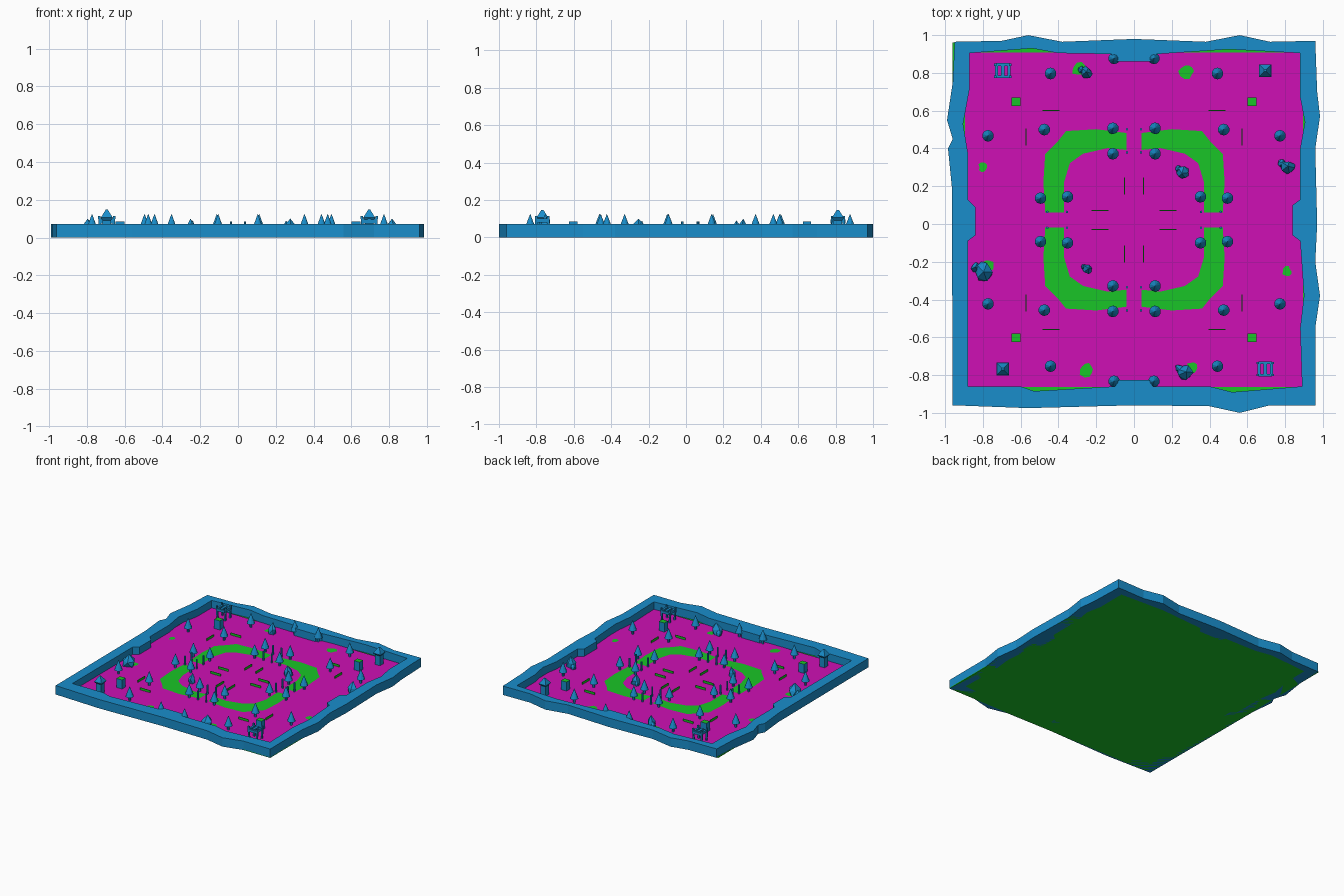
import bpy, bmesh, math, random
from mathutils import Vector, Matrix

if "Cube" in bpy.data.objects:
    bpy.data.objects.remove(bpy.data.objects["Cube"])

random.seed(4)
CY = 0.022      # layout centre line in y
GZ = 0.012      # ground surface height


def material(name, rgb):
    m = bpy.data.materials.new(name)
    m.diffuse_color = (*rgb, 1)
    m.use_nodes = True
    m.node_tree.nodes["Principled BSDF"].inputs["Base Color"].default_value = m.diffuse_color
    return m


BLUE = material("blue", (0.01, 0.27, 0.6))
GREEN = material("green", (0.01, 0.56, 0.02))
PINK = material("pink", (0.62, 0.005, 0.46))


def finish(name, bm, *mats):
    me = bpy.data.meshes.new(name)
    bm.to_mesh(me)
    bm.free()
    for m in mats:
        me.materials.append(m)
    ob = bpy.data.objects.new(name, me)
    bpy.context.collection.objects.link(ob)
    return ob


def add_box(bm, x, y, z0, z1, sx, sy):
    m = Matrix.Translation((x, y, (z0 + z1) / 2)) @ Matrix.Diagonal((sx, sy, z1 - z0, 1))
    return bmesh.ops.create_cube(bm, size=1, matrix=m)["verts"]


def add_cone(bm, x, y, z0, z1, r0, r1, n, turn=0.0):
    m = Matrix.Translation((x, y, (z0 + z1) / 2)) @ Matrix.Rotation(turn, 4, 'Z')
    return bmesh.ops.create_cone(bm, cap_ends=True, segments=n, radius1=r0, radius2=r1,
                                 depth=z1 - z0, matrix=m)["verts"]


def mirrored(points):
    return [(sx * x, CY + sy * y) for x, y in points for sx in (-1, 1) for sy in (-1, 1)]


# Boundary wall: irregular outer and inner outlines, filled and raised
outer = [(-.95, .965), (-.7, .97), (-.56, 1), (-.38, .965), (0, .98), (.38, .965), (.56, 1),
         (.72, .965), (.96, .97), (.97, .7), (.985, .57), (.96, .4), (.97, 0), (.96, -.2),
         (.985, -.38), (.96, -.55), (.96, -.96), (.72, -.96), (.56, -1), (.4, -.965),
         (0, -.96), (-.56, -.975), (-.96, -.96), (-.965, .2), (-.985, .4), (-.96, .45),
         (-.99, .55), (-.96, .75)]
inner = [(-.87, .905), (-.54, .93), (-.4, .905), (-.12, .9), (-.1, .86), (.09, .86), (.12, .9),
         (.5, .925), (.88, .905), (.88, .67), (.905, .54), (.88, .4), (.88, .13), (.84, .1),
         (.84, -.06), (.88, -.09), (.9, -.38), (.88, -.55), (.89, -.86), (.52, -.89),
         (.4, -.86), (.1, -.86), (.08, -.825), (-.08, -.825), (-.1, -.86), (-.53, -.885),
         (-.6, -.86), (-.88, -.86), (-.88, -.09), (-.84, -.06), (-.84, .09), (-.88, .13),
         (-.88, .38), (-.905, .53), (-.87, .72)]
bm = bmesh.new()
for loop in (outer, inner):
    vs = [bm.verts.new((x, y, 0)) for x, y in loop]
    for a, b in zip(vs, vs[1:] + vs[:1]):
        bm.edges.new((a, b))
bmesh.ops.triangle_fill(bm, edges=bm.edges[:], use_beauty=True)
top = bmesh.ops.extrude_face_region(bm, geom=bm.faces[:])["geom"]
bmesh.ops.translate(bm, verts=[g for g in top if isinstance(g, bmesh.types.BMVert)], vec=(0, 0, .072))
bmesh.ops.recalc_face_normals(bm, faces=bm.faces[:])
finish("boundary_wall", bm, BLUE)

# Base slab and the play surface lying on it
bm = bmesh.new()
add_box(bm, 0, 0, -.0005, .006, 1.92, 1.92)
bmesh.ops.translate(bm, verts=bm.verts[:], vec=(0, 0, .0005))
finish("base_slab", bm, GREEN)
bm = bmesh.new()
add_box(bm, 0, CY, .006, GZ, 1.79, 1.77)
finish("ground_surface", bm, PINK)

# Broken ring path: one quarter mirrored four times
quarter = [(.04, .46), (.2, .48), (.36, .47), (.4, .42), (.47, .35), (.48, .2), (.47, .04),
           (.37, .04), (.37, .2), (.34, .3), (.27, .35), (.14, .38), (.04, .37)]
bm = bmesh.new()
for sx in (-1, 1):
    for sy in (-1, 1):
        f = bm.faces.new([bm.verts.new((sx * x, CY + sy * y, GZ + .002)) for x, y in quarter])
        if f.normal.z < 0 or sx * sy > 0:
            f.normal_update()
            if f.normal.z < 0:
                f.normal_flip()
bmesh.ops.triangulate(bm, faces=bm.faces[:])
for f in bm.faces:
    f.normal_update()
    if f.normal.z < 0:
        f.normal_flip()
finish("ring_path", bm, GREEN)

# Worn patches of grass
bm = bmesh.new()
for x, y, r in ((-.25, -.77, .04), (.28, .81, .04), (-.8, .3, .025), (.81, -.25, .025),
                (-.29, .82, .04), (.31, -.76, .03), (-.77, -.22, .03)):
    vs = []
    for i in range(10):
        a, k = i * math.tau / 10, r * random.uniform(.7, 1.2)
        vs.append(bm.verts.new((x + k * math.cos(a), y + k * math.sin(a), GZ + .002)))
    bm.faces.new(vs)
finish("grass_patches", bm, GREEN)

# Conifers: short trunk and a pointed crown
bm = bmesh.new()
for x, y in mirrored([(.105, .855), (.442, .775), (.475, .478), (.773, .445), (.112, .485),
                      (.112, .35), (.495, .115), (.352, .122)]):
    add_cone(bm, x, y, GZ, .05, .009, .009, 6)
    add_cone(bm, x, y, .045, .126, .031, 0, 10)
finish("conifers", bm, BLUE)

# Posts beside the openings of the ring
bm = bmesh.new()
for x, y in mirrored([(.037, .48), (.037, .357), (.46, .042), (.355, .042)]):
    add_cone(bm, x, y, GZ, .085, .007, .007, 6)
finish("gate_posts", bm, BLUE)

# Thin low rails
bm = bmesh.new()
for x, y in mirrored([(.572, .44), (.05, .18)]):
    add_box(bm, x, y, GZ, .03, .005, .09)
for x, y in mirrored([(.44, .58), (.18, .05)]):
    add_box(bm, x, y, GZ, .03, .09, .005)
finish("low_rails", bm, GREEN)

# Crates with grassy lids
bm = bmesh.new()
for x, y in mirrored([(.625, .625)]):
    add_box(bm, x, y, GZ, .085, .05, .045)
for f in bm.faces:
    f.material_index = int(f.normal.z > .5)
bm.normal_update()
for f in bm.faces:
    f.material_index = int(f.normal.z > .5)
finish("crates", bm, BLUE, GREEN)

# Corner towers: body, flared parapet and a pyramid roof
bm = bmesh.new()
for s in (-1, 1):
    x, y = s * .695, CY + s * .79
    add_box(bm, x, y, GZ, .1, .045, .045)
    add_cone(bm, x, y, .09, .105, .032, .048, 4, math.pi / 4)
    add_cone(bm, x, y, .105, .147, .045, .008, 4, math.pi / 4)
finish("corner_towers", bm, BLUE)

# Open frame shelters in the other two corners
bm = bmesh.new()
for s in (-1, 1):
    x, y = -s * .695, CY + s * .79
    for sx in (-1, 1):
        for sy in (-1, 1):
            vs = add_box(bm, x + sx * .034, y + sy * .032, GZ, .115, .012, .012)
            for v in vs:                       # posts lean outward at the top
                if v.co.z > .1:
                    v.co.x += sx * .006
        add_box(bm, x + sx * .032, y, .08, .1, .016, .075)
        add_box(bm, x, y + sx * .033, .075, .095, .07, .014)
    add_box(bm, x, y, .08, .1, .02, .07)
finish("frame_shelters", bm, BLUE)

# Boulders: irregular low-poly lumps, each with a smaller side stone
bm = bmesh.new()
for x, y, r, h in ((-.25, .80, .036, .1), (.27, -.785, .042, .1), (-.80, -.25, .05, .1),
                   (.815, .3, .042, .1), (.26, .275, .034, .09), (-.245, -.24, .03, .09)):
    for dx, dy, k in ((0, 0, 1), (-.75, .45, .55)):
        m = Matrix.Translation((x + dx * r, y + dy * r, GZ)) @ Matrix.Diagonal((r * k, r * k, (h - GZ) * k, 1))
        for v in bmesh.ops.create_icosphere(bm, subdivisions=1, radius=1, matrix=m)["verts"]:
            v.co.x += random.uniform(-.2, .2) * r * k
            v.co.y += random.uniform(-.2, .2) * r * k
            v.co.z = max(v.co.z, GZ - .004)
finish("boulders", bm, BLUE)
